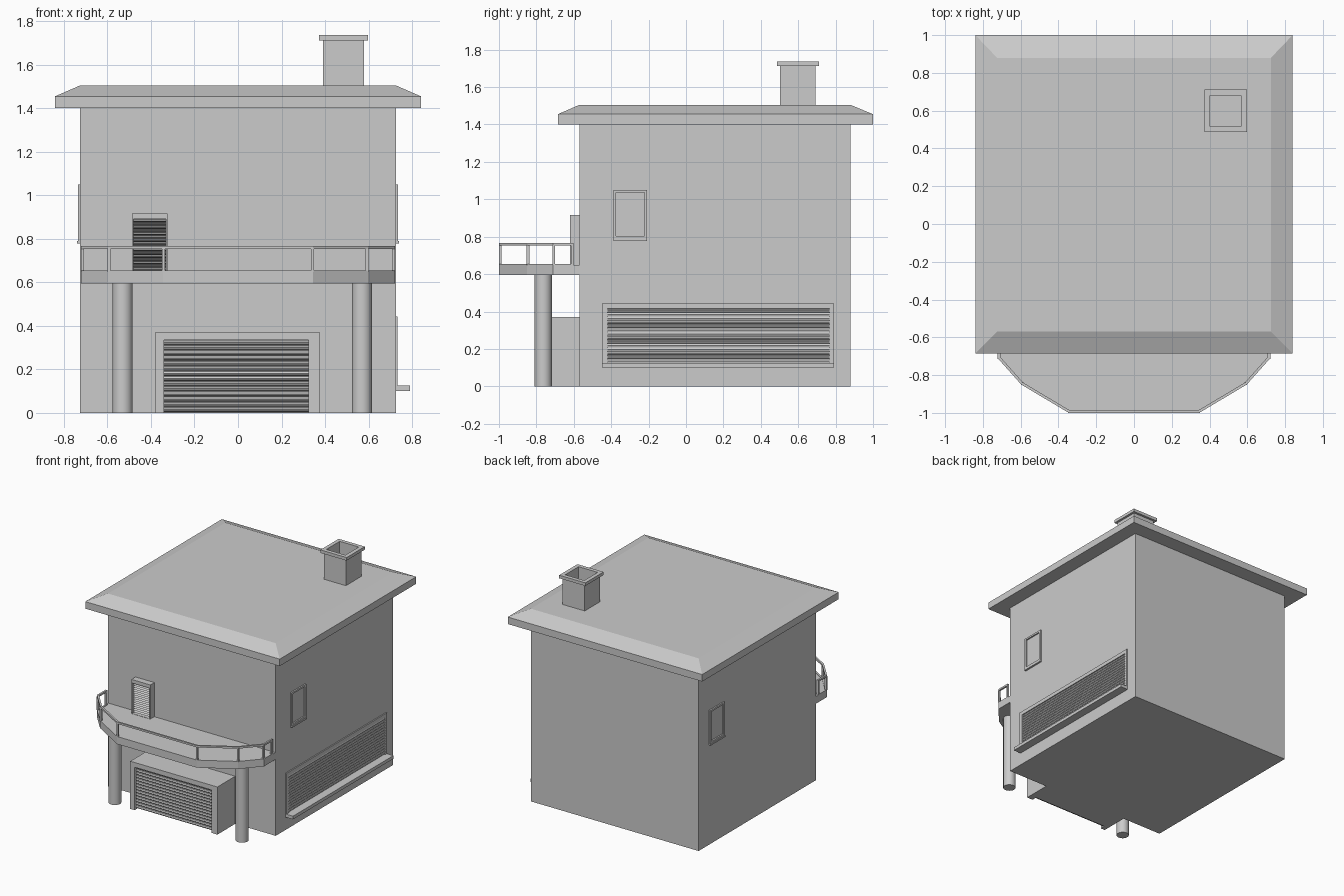
import bpy, bmesh
from math import sin, cos, pi

if "Cube" in bpy.data.objects:
    bpy.data.objects.remove(bpy.data.objects["Cube"])

# Plane mappings: (u, v, w) -> world, w is the extrusion direction
def XY(u, v, w): return (u, v, w)
def XZ(u, v, w): return (u, w, v)
def YZ(u, v, w): return (w, u, v)


def finish(name, bm):
    bmesh.ops.recalc_face_normals(bm, faces=bm.faces)
    me = bpy.data.meshes.new(name)
    bm.to_mesh(me)
    bm.free()
    ob = bpy.data.objects.new(name, me)
    bpy.context.collection.objects.link(ob)
    return ob


def smooth(ob):
    bpy.ops.object.select_all(action='DESELECT')
    ob.select_set(True)
    bpy.context.view_layer.objects.active = ob
    bpy.ops.object.shade_smooth_by_angle(angle=0.7)


def prism(name, pts, w0, w1, plane):
    bm = bmesh.new()
    a = [bm.verts.new(plane(u, v, w0)) for u, v in pts]
    b = [bm.verts.new(plane(u, v, w1)) for u, v in pts]
    bm.faces.new(a)
    bm.faces.new(b)
    n = len(pts)
    for i in range(n):
        j = (i + 1) % n
        bm.faces.new((a[i], a[j], b[j], b[i]))
    return finish(name, bm)


def rect(u0, u1, v0, v1):
    return [(u0, v0), (u1, v0), (u1, v1), (u0, v1)]


def box(name, x0, x1, y0, y1, z0, z1):
    return prism(name, rect(x0, x1, y0, y1), z0, z1, XY)


def frame(name, outer, inner, w0, w1, plane):
    # mitred rectangular ring
    bm = bmesh.new()
    loops = [[bm.verts.new(plane(u, v, w)) for u, v in rect(*r)]
             for r, w in ((outer, w0), (outer, w1), (inner, w1), (inner, w0))]
    for k in range(4):
        a, b = loops[k], loops[(k + 1) % 4]
        for i in range(4):
            j = (i + 1) % 4
            bm.faces.new((a[i], a[j], b[j], b[i]))
    return finish(name, bm)


def slats(name, count, z0, z1, back, depth, w0, w1, plane):
    # stack of half-round bars, extruded along the opening
    step = (z1 - z0) / count
    pts = [(back, z0)]
    for k in range(count):
        zc = z0 + step * (k + 0.5)
        for i in range(5):
            t = pi * i / 4
            pts.append((back + depth * (0.15 + 0.85 * sin(t)), zc - cos(t) * step * 0.49))
    pts.append((back, z1))
    smooth(prism(name, pts, w0, w1, plane))


def column(name, x, y, r, z0, z1):
    pts = [(x + r * cos(2 * pi * i / 24), y + r * sin(2 * pi * i / 24)) for i in range(24)]
    smooth(prism(name, pts, z0, z1, XY))


# House body
box("house_body", -0.725, 0.725, -0.57, 0.88, 0, 1.4)

# Roof: slab with sloped rim
bm = bmesh.new()
rings = [[bm.verts.new((x, y, z)) for x, y in rect(*r)] for r, z in (
    ((-0.84, 0.84, -0.685, 1.0), 1.4), ((-0.84, 0.84, -0.685, 1.0), 1.455),
    ((-0.725, 0.725, -0.57, 0.88), 1.505))]
bm.faces.new(rings[0])
bm.faces.new(rings[2])
for a, b in zip(rings, rings[1:]):
    for i in range(4):
        j = (i + 1) % 4
        bm.faces.new((a[i], a[j], b[j], b[i]))
finish("roof", bm)

# Hollow chimney with cap
hole = (0.402, 0.567, 0.516, 0.681)
frame("chimney", (0.39, 0.58, 0.503, 0.693), hole, 1.5, 1.712, XY)
frame("chimney_cap", (0.372, 0.598, 0.486, 0.711), hole, 1.712, 1.736, XY)

# Balcony slab
half = [(0.345, -1.0), (0.597, -0.85), (0.722, -0.71)]
def mirrored(h): return [(-x, y) for x, y in reversed(h)] + h
prism("balcony_slab", mirrored(half + [(0.722, -0.56)]), 0.595, 0.65, XY)

# Balcony handrail and posts
outer = half + [(0.722, -0.602)]
inner = [(0.341, -0.986), (0.588, -0.839), (0.708, -0.704), (0.708, -0.602)]
band = mirrored(outer) + mirrored(inner)[::-1]
prism("handrail", band, 0.753, 0.767, XY)
prism("rail_base", band, 0.648, 0.654, XY)
for (ox, oy), (ix, iy) in zip(outer, inner):
    px, py = (ox + ix) / 2, (oy + iy) / 2
    if oy > -0.65:
        py -= 0.007
    for s, side in ((1, "right"), (-1, "left")):
        box("rail_post_" + side, s * px - 0.007, s * px + 0.007, py - 0.007, py + 0.007, 0.65, 0.755)

# Balcony columns
column("column_left", -0.53, -0.763, 0.046, 0, 0.596)
column("column_right", 0.57, -0.763, 0.046, 0, 0.596)

# Garage porch with roller door
box("garage_block", -0.378, 0.375, -0.75, -0.565, 0, 0.372)
prism("garage_surround", [(-0.378, 0), (-0.34, 0), (-0.34, 0.335), (0.323, 0.335),
                          (0.323, 0), (0.375, 0), (0.375, 0.372), (-0.378, 0.372)],
      -0.79, -0.75, XZ)
slats("garage_door", 14, 0.005, 0.335, -0.75, -0.022, -0.34, 0.323, YZ)

# Balcony door
frame("balcony_door_frame", (-0.487, -0.324, 0.645, 0.917), (-0.48, -0.331, 0.652, 0.89),
      -0.62, -0.565, XZ)
slats("balcony_door", 16, 0.652, 0.89, -0.565, -0.042, -0.48, -0.331, YZ)

# Large side shutter with sill
frame("shutter_frame", (-0.45, 0.79, 0.1, 0.444), (-0.42, 0.768, 0.125, 0.415), 0.72, 0.734, YZ)
slats("side_shutter", 14, 0.125, 0.415, 0.72, 0.012, -0.42, 0.768, XZ)
box("shutter_sill", 0.725, 0.79, -0.45, 0.79, 0.1, 0.125)

# Small side windows
for side, s, y0 in (("right", 1, -0.388), ("left", -1, 0.572)):
    y1 = y0 + 0.18
    frame("window_frame_" + side, (y0, y1, 0.79, 1.05), (y0 + 0.014, y1 - 0.014, 0.804, 1.036),
          s * 0.72, s * 0.736, YZ)
    box("window_sill_" + side, min(s * 0.72, s * 0.74), max(s * 0.72, s * 0.74),
        y0, y1, 0.778, 0.79)
